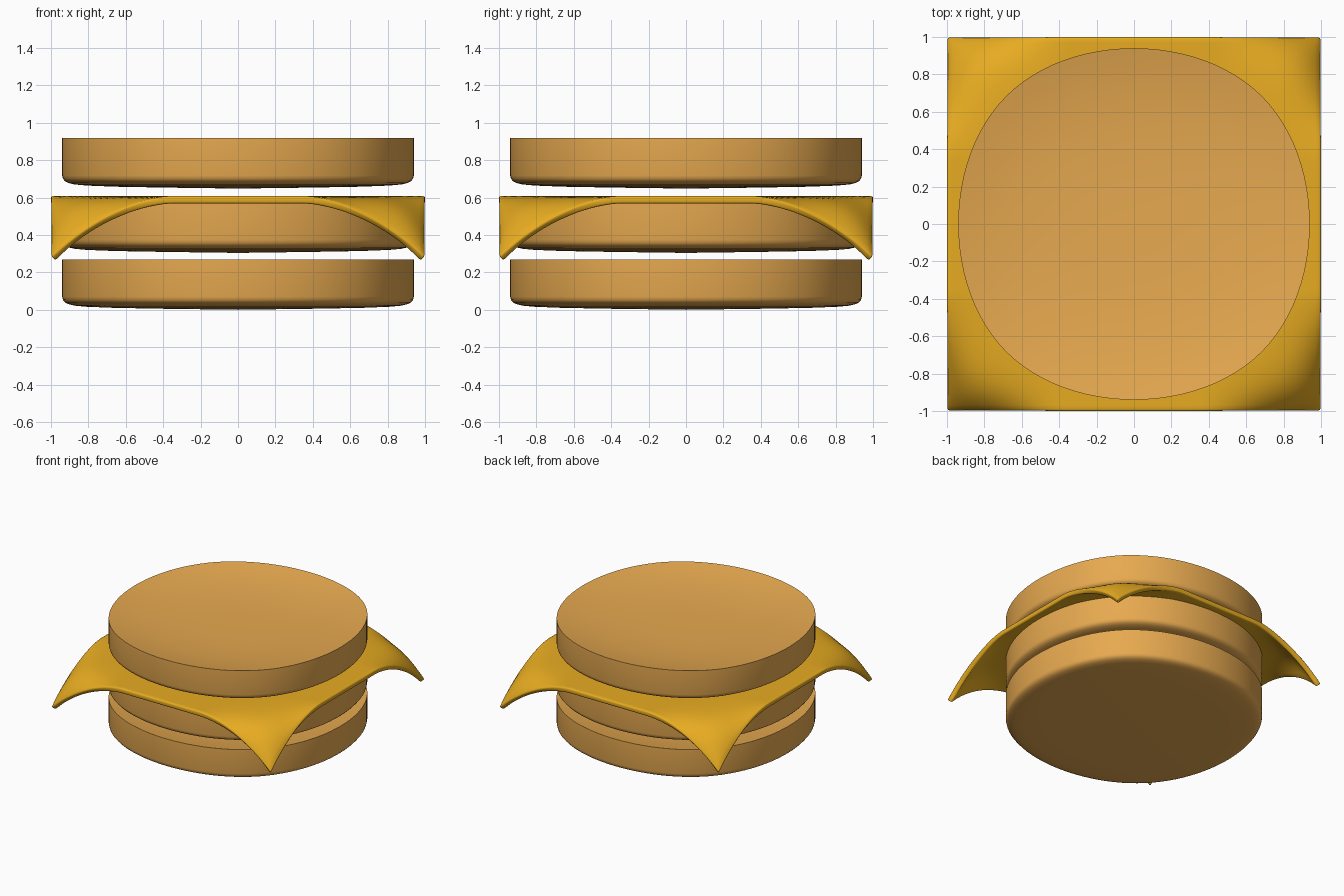
import bpy, bmesh
from math import floor

if "Cube" in bpy.data.objects:
    bpy.data.objects.remove(bpy.data.objects["Cube"])


def material(name, rgb):
    m = bpy.data.materials.new(name)
    m.diffuse_color = (*rgb, 1)
    m.use_nodes = True
    m.node_tree.nodes["Principled BSDF"].inputs["Base Color"].default_value = m.diffuse_color
    return m


def finish(name, bm, mat):
    me = bpy.data.meshes.new(name)
    bm.to_mesh(me)
    bm.free()
    ob = bpy.data.objects.new(name, me)
    bpy.context.collection.objects.link(ob)
    me.materials.append(mat)
    bpy.ops.object.select_all(action='DESELECT')
    ob.select_set(True)
    bpy.context.view_layer.objects.active = ob
    bpy.ops.object.shade_smooth_by_angle(angle=0.7)
    return ob


def rounded_square(n, a):
    # closed cubic B-spline around a square: nearly round, slightly squarish
    c = [(a, -a), (a, a), (-a, a), (-a, -a)]
    pts = []
    for k in range(n):
        u = 4 * k / n
        i, t = floor(u), u - floor(u)
        w = ((1 - t) ** 3, 3 * t**3 - 6 * t * t + 4, -3 * t**3 + 3 * t * t + 3 * t + 1, t**3)
        pts.append([sum(w[j] * c[(i + j) % 4][d] for j in range(4)) / 6 for d in (0, 1)])
    return pts


def disc(name, z0, z1, mat):
    # dished top with a sharp rim, straight wall, rounded and slightly domed underside
    outline = rounded_square(96, 0.94 * 12 / 11)
    dish = [(s, z1 - 0.07 * (1 - s**3)) for s in (0.2, 0.4, 0.55, 0.7, 0.8, 0.9)]
    profile = dish + [
        (1, z1), (1, z0 + 0.07), (0.996, z0 + 0.053), (0.985, z0 + 0.04), (0.965, z0 + 0.03),
        (0.93, z0 + 0.022), (0.86, z0 + 0.016), (0.7, z0 + 0.01), (0.4, z0 + 0.005)]
    bm = bmesh.new()
    rings = [[bm.verts.new((x * s, y * s, z)) for x, y in outline] for s, z in profile]
    bm.faces.new(rings[0])
    n = len(outline)
    for a, b in zip(rings, rings[1:]):
        for k in range(n):
            bm.faces.new((a[k], b[k], b[(k + 1) % n], a[(k + 1) % n]))
    tip = bm.verts.new((0, 0, z0))
    for k in range(n):
        bm.faces.new((rings[-1][k], tip, rings[-1][(k + 1) % n]))
    bmesh.ops.recalc_face_normals(bm, faces=bm.faces[:])
    return finish(name, bm, mat)


bun = material("bun", (0.8, 0.4, 0.08))
yellow = material("cheese", (0.8, 0.41, 0.015))

# three stacked discs
disc("bottom_bun", 0.0, 0.27, bun)
disc("patty", 0.304, 0.574, bun)
disc("top_bun", 0.648, 0.918, bun)


# cheese slice: square sheet whose four corners droop, rolling over near the edges
def droop(x, y):
    p = [max(0, (abs(t) - 0.35) / 0.65) ** 1.75 for t in (x, y)]
    puff = (1 - abs(x) ** 8) * (1 - abs(y) ** 8)
    return p[0] * p[1] * (1 - 0.9 * puff)


bm = bmesh.new()
bmesh.ops.create_grid(bm, x_segments=64, y_segments=64, size=1)
for v in bm.verts:
    v.co.z = 0.608 - 0.325 * droop(v.co.x, v.co.y)
bm.normal_update()
cheese = finish("cheese_slice", bm, yellow)
solid = cheese.modifiers.new("thickness", 'SOLIDIFY')
solid.thickness = 0.04
solid.offset = -1
bevel = cheese.modifiers.new("soft_rim", 'BEVEL')
bevel.width = 0.01
bevel.segments = 2
bevel.angle_limit = 1.0
